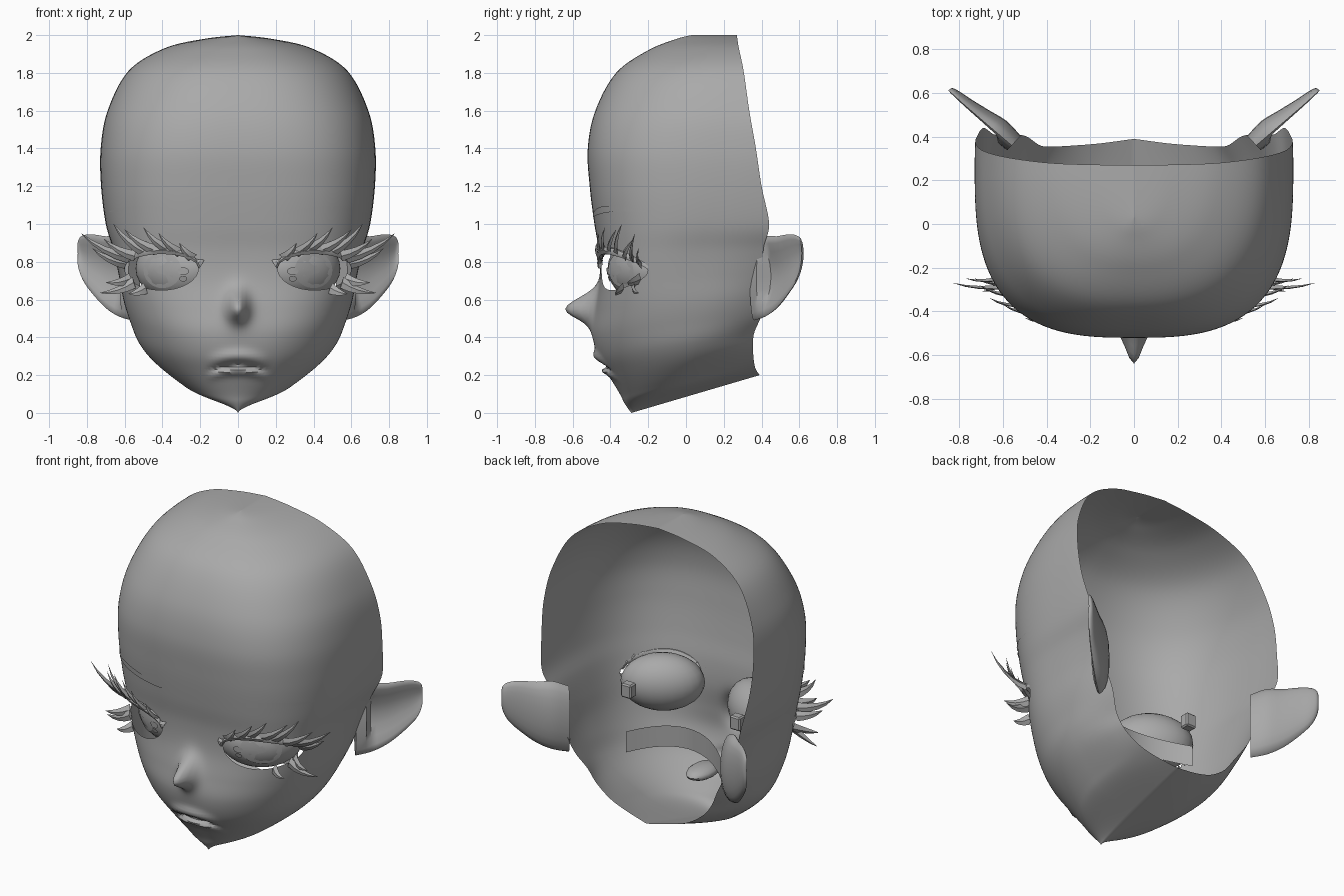
import bpy, bmesh, math
from mathutils import Vector, Matrix
from mathutils.bvhtree import BVHTree

if "Cube" in bpy.data.objects:
    bpy.data.objects.remove(bpy.data.objects["Cube"])

grey = bpy.data.materials.new("plain_grey")
grey.diffuse_color = (0.4, 0.4, 0.4, 1)
grey.use_nodes = True
grey.node_tree.nodes["Principled BSDF"].inputs["Base Color"].default_value = grey.diffuse_color


def finish(name, bm, mirror=True, angle=50):
    me = bpy.data.meshes.new(name)
    bm.to_mesh(me)
    ob = bpy.data.objects.new(name, me)
    bpy.context.collection.objects.link(ob)
    me.materials.append(grey)
    if mirror:
        mod = ob.modifiers.new("mirror", 'MIRROR')
        mod.merge_threshold = 0.0005
    bpy.ops.object.select_all(action='DESELECT')
    ob.select_set(True)
    bpy.context.view_layer.objects.active = ob
    bpy.ops.object.shade_smooth_by_angle(angle=math.radians(angle))
    return ob


def spline(rows, steps):
    """Catmull-Rom rows in between the key rows."""
    out = []
    n = len(rows)
    for i in range(n - 1):
        p = [rows[max(0, min(n - 1, i + k))] for k in (-1, 0, 1, 2)]
        for s in range(steps):
            t = s / steps
            out.append([0.5 * (2 * b + (c - a) * t + (2 * a - 5 * b + 4 * c - d) * t * t
                               + (3 * b - a - 3 * c + d) * t ** 3) for a, b, c, d in zip(*p)])
    return out + [list(rows[-1])]


def loft(bm, rings):
    """Closed skin through rings of points, with capped ends."""
    vs = [[bm.verts.new(p) for p in r] for r in rings]
    n = len(rings[0])
    for a, b in zip(vs, vs[1:]):
        for j in range(n):
            bm.faces.new((a[j], a[(j + 1) % n], b[(j + 1) % n], b[j]))
    bm.faces.new(vs[0][::-1])
    bm.faces.new(vs[-1])
    bmesh.ops.remove_doubles(bm, verts=bm.verts, dist=0.0004)
    bmesh.ops.recalc_face_normals(bm, faces=bm.faces)


# ---- head shell: tilted levels from the jaw keel to the crown
# front z, front y, half width, y of widest, rim z, rim y, rim half width, roundness
levels = [
    (0.00, -.29, 0.00, 0.00, 0.20, .39, 0.00, 1.7),
    (0.05, -.325, .23, 0.00, 0.23, .37, 0.15, 1.8),
    (0.10, -.35, .33, 0.02, 0.27, .36, 0.27, 1.9),
    (0.20, -.41, .45, 0.05, 0.34, .355, .37, 2.0),
    (0.30, -.465, .525, .06, 0.42, .36, 0.43, 2.1),
    (0.42, -.49, .57, 0.08, 0.52, .40, 0.49, 2.3),
    (0.55, -.475, .605, .10, 0.62, .41, 0.54, 2.6),
    (0.70, -.455, .63, 0.10, 0.74, .41, 0.59, 2.9),
    (0.85, -.46, .66, 0.12, 0.87, .41, 0.64, 3.0),
    (1.00, -.485, .70, 0.20, 1.00, .44, 0.69, 3.0),
    (1.20, -.51, .725, .25, 1.20, .40, 0.72, 3.0),
    (1.40, -.52, .727, .27, 1.40, .37, 0.725, 2.9),
    (1.60, -.48, .69, 0.28, 1.60, .335, .69, 2.7),
    (1.80, -.37, .58, 0.28, 1.81, .305, .58, 2.5),
    (1.92, -.20, .39, 0.27, 1.93, .28, 0.39, 2.3),
    (1.98, -.05, .18, 0.27, 1.98, .272, .18, 2.1),
    (2.00, 0.03, 0.0, 0.26, 2.00, .27, 0.00, 2.0),
]


def feature(x, z):
    """Forward shift for nose and lips, inward shift for the mouth line."""
    s = 0.085 if z > 0.55 else 0.065
    d = -0.145 * math.exp(-((z - .55) / s) ** 2 - (x / .05) ** 2)
    d -= 0.02 * math.exp(-((z - .53) / .12) ** 2 - (x / .1) ** 2)
    m = max(0, 1 - (x / .17) ** 2)
    zm = 0.215 + 0.035 * m
    d -= m * 0.025 * math.exp(-((z - zm - .05) / .03) ** 2)
    d -= m * 0.025 * math.exp(-((z - zm + .03) / .02) ** 2)
    return d + m * 0.03 * math.exp(-((z - zm) / .013) ** 2)


FRONT, SIDE = 44, 6
head = bmesh.new()
grid = []
for zf, yf, w, yc, zb, yb, xb, n in spline(levels, 7):
    row = []
    for j in range(FRONT + SIDE + 1):
        if j <= FRONT:
            s = math.sin(math.pi / 2 * j / FRONT)
            x, y = w * s, yc - (yc - yf) * max(0, 1 - s ** n) ** (1 / n)
        else:
            v = (j - FRONT) / SIDE
            x, y = w + (xb - w) * v * v, yc + (yb - yc) * v
        z = zf + (zb - zf) * (y - yf) / (yb - yf)
        if y < 0:
            y += feature(x, z)
        row.append(head.verts.new((max(0, x), y, max(0, z))))
    grid.append(row)
for a, b in zip(grid, grid[1:]):
    for j in range(FRONT + SIDE):
        head.faces.new((a[j], a[j + 1], b[j + 1], b[j]))
bmesh.ops.remove_doubles(head, verts=head.verts, dist=0.0005)
face_tree = BVHTree.FromBMesh(head)


def on_face(x, z, off=0.0, tree=face_tree):
    hit = tree.ray_cast(Vector((x, -2, z)), Vector((0, 1, 0)))[0]
    return Vector((x, (hit.y if hit else -0.2) - off, z))


# eye openings, with the rim drawn onto an almond outline
EX, EZ, RX = 0.405, 0.765, 0.195


def eye_r(x, z):
    return math.hypot((x - EX) / RX, (z - EZ) / (0.09 if z > EZ else 0.115))


gone = [f for f in head.faces if f.calc_center_median().y < 0
        and eye_r(f.calc_center_median().x, f.calc_center_median().z) < 1]
rim = {v for f in gone for v in f.verts}
bmesh.ops.delete(head, geom=gone, context='FACES')
for v in rim:
    if v.is_valid:
        k = 1 / eye_r(v.co.x, v.co.z)
        v.co = on_face(EX + (v.co.x - EX) * k, EZ + (v.co.z - EZ) * k)
finish("head_shell", head)

# ---- eyeballs
bm = bmesh.new()
place = Matrix.Translation((.325, -.235, .765)) @ Matrix.Rotation(math.radians(32), 4, 'Z')
bmesh.ops.create_uvsphere(bm, u_segments=24, v_segments=14, radius=1,
                          matrix=place @ Matrix.Diagonal((.24, .15, .17, 1)))
eye_tree = BVHTree.FromBMesh(bm)
finish("eyeball", bm)


# ---- iris and glints, thin discs lying on the eyeball
def disc(name, x, z, rx, rz, off):
    bm = bmesh.new()
    mid = bm.verts.new(on_face(x, z, off, eye_tree))
    ring = [bm.verts.new(on_face(x + rx * math.cos(a), z + rz * math.sin(a), off, eye_tree))
            for a in [math.tau * i / 24 for i in range(24)]]
    for i in range(24):
        bm.faces.new((mid, ring[i], ring[(i + 1) % 24]))
    finish(name, bm)


disc("iris", .40, .755, .10, .095, .006)
disc("large_glint", .29, .75, .03, .02, .009)
disc("small_glint", .29, .71, .02, .015, .009)

# ---- eyebrows: thin tapered strips
bm = bmesh.new()
pairs = []
for i in range(17):
    t = i / 16
    x = 0.18 + 0.5 * t
    z = 1.04 + 0.075 * t - 0.05 * t ** 4
    h = 0.018 * math.sin(math.pi * min(1, t * 0.96 + .02)) ** .7
    pairs.append([bm.verts.new(on_face(x, z + d, .006)) for d in (-h, h)])
for a, b in zip(pairs, pairs[1:]):
    bm.faces.new((a[0], b[0], b[1], a[1]))
finish("eyebrow", bm)

# ---- upper lash band following the lid
bm = bmesh.new()
rings = []
for i in range(15):
    a = math.pi * (1 - i / 14) * 0.96 + 0.06
    c = on_face(EX + (RX + .005) * math.cos(a), EZ + .095 * math.sin(a), .008)
    r = 0.008 + 0.014 * math.sin(math.pi * i / 14)
    rings.append([c + Vector((0, -r * math.cos(b), r * math.sin(b)))
                  for b in [math.tau * k / 6 for k in range(6)]])
loft(bm, rings)
finish("lash_band", bm)

# ---- lash spikes: base x, base z, tip x, tip y, tip z
spikes = [
    (.22, .79, .18, -.45, .81), (.24, .82, .31, -.47, .90), (.30, .845, .42, -.46, .95),
    (.36, .86, .50, -.43, .98), (.43, .86, .60, -.37, .97), (.49, .85, .66, -.34, 1.0),
    (.54, .83, .71, -.28, .92), (.57, .82, .83, -.27, .95), (.59, .79, .77, -.25, .87),
    (.57, .71, .70, -.31, .69), (.55, .69, .73, -.25, .635), (.49, .66, .58, -.37, .63),
]
bm = bmesh.new()
for bx, bz, tx, ty, tz in spikes:
    base, tip = on_face(bx, bz, .005), Vector((tx, ty, tz))
    d = tip - base
    bend = (base + tip) / 2 + Vector((d.z * .15, -.025, -abs(d.x) * .15))
    across = d.cross(Vector((.45, -.85, 0))).normalized()
    out = across.cross(d).normalized()
    rings = []
    for t in (0, .25, .5, .75, 1):
        c = base * (1 - t) ** 2 + bend * 2 * t * (1 - t) + tip * t * t
        w = 0.030 * (1 - t) ** .8 + .001
        rings.append([c + across * w, c + out * w * .4, c - across * w, c - out * w * .4])
    part = bmesh.new()
    loft(part, rings)
    tmp = bpy.data.meshes.new("spike")
    part.to_mesh(tmp)
    bm.from_mesh(tmp)
    bpy.data.meshes.remove(tmp)
finish("lash_spikes", bm, angle=35)

# ---- ears: cupped flaps; centre x, centre y, low z, high z, half thickness
keys = [(.56, .36, .49, .90, .06), (.63, .42, .51, .935, .07), (.70, .48, .555, .935, .055),
        (.77, .54, .63, .945, .04), (.82, .585, .70, .94, .03), (.845, .608, .77, .915, .02),
        (.85, .612, .83, .86, .004)]
normal = Vector((.68, -.73, 0))
rings = []
for cx, cy, lo, hi, t in spline(keys, 3):
    ring = []
    for k in range(20):
        a = math.tau * k / 20
        c = math.cos(a)
        cup = c * t if c < 0 else t * (c * .5 - 1.1 * c ** 3 * (1 if cx > .62 else 0))
        ring.append(Vector((cx, cy, (lo + hi) / 2 + (hi - lo) / 2 * math.sin(a))) + normal * cup)
    rings.append(ring)
bm = bmesh.new()
loft(bm, rings)
finish("ear", bm)

# ---- small blocks behind the eyes
bm = bmesh.new()
bmesh.ops.create_cube(bm, size=1, matrix=Matrix.Translation((.377, .03, .80))
                      @ Matrix.Diagonal((.07, .06, .085, 1)))
bmesh.ops.bevel(bm, geom=bm.edges[:], offset=.008, segments=1, affect='EDGES')
finish("eye_block", bm, angle=30)

# ---- inner curved band
bm = bmesh.new()
cols = []
for i in range(9):
    x = .33 * i / 8
    y, z = -.03 + .15 * (i / 8) ** 2, .57 - .05 * (i / 8) ** 2
    cols.append([bm.verts.new((x, y, z + d)) for d in (-.065, .065)])
for a, b in zip(cols, cols[1:]):
    bm.faces.new((a[0], b[0], b[1], a[1]))
finish("inner_band", bm)

# ---- tongue
bm = bmesh.new()
bmesh.ops.create_uvsphere(bm, u_segments=16, v_segments=8, radius=1,
                          matrix=Matrix.Translation((0, -.17, .32))
                          @ Matrix.Diagonal((.08, .13, .04, 1)))
finish("tongue", bm, mirror=False)
